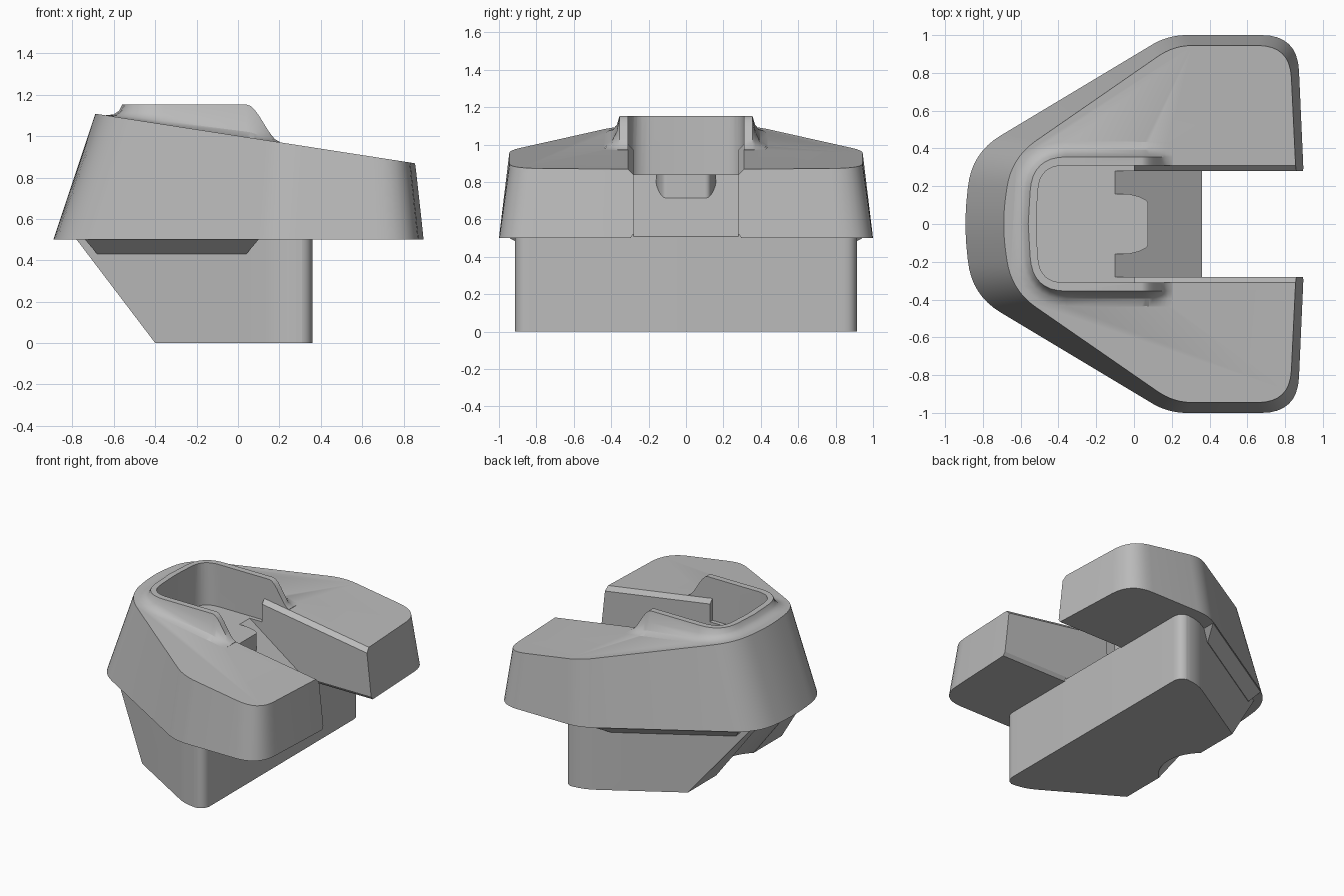
import bpy, bmesh, math
from mathutils import Vector, Matrix

cube = bpy.data.objects.get("Cube")
if cube:
    bpy.data.objects.remove(cube, do_unlink=True)

grey = bpy.data.materials.new("plain grey")
grey.use_nodes = True
grey.diffuse_color = (0.5, 0.5, 0.5, 1)
grey.node_tree.nodes["Principled BSDF"].inputs["Base Color"].default_value = (0.5, 0.5, 0.5, 1)


def loft(name, rings):
    """Closed solid through rings of equal point count, capped at both ends."""
    bm = bmesh.new()
    loops = [[bm.verts.new(p) for p in ring] for ring in rings]
    n = len(loops[0])
    for a, b in zip(loops, loops[1:]):
        for i in range(n):
            j = (i + 1) % n
            bm.faces.new((a[i], a[j], b[j], b[i]))
    bm.faces.new(loops[0])
    bm.faces.new(loops[-1])
    bmesh.ops.recalc_face_normals(bm, faces=bm.faces)
    mesh = bpy.data.meshes.new(name)
    bm.to_mesh(mesh)
    bm.free()
    mesh.materials.append(grey)
    obj = bpy.data.objects.new(name, mesh)
    bpy.context.collection.objects.link(obj)
    return obj


def combine(target, other, operation):
    """Apply a boolean and discard the helper."""
    mod = target.modifiers.new("cut", 'BOOLEAN')
    mod.operation, mod.solver, mod.object = operation, 'EXACT', other
    bpy.context.view_layer.objects.active = target
    bpy.ops.object.modifier_apply(modifier=mod.name)
    bpy.data.objects.remove(other, do_unlink=True)


def bend(a, c, b, n=8):
    return [a.lerp(c, i / n).lerp(c.lerp(b, i / n), i / n) for i in range(n + 1)]


def outline(half):
    """Mirror (x, y, rounding) corners across y and round each one."""
    pts = half + [(x, -y, t) for x, y, t in reversed(half) if y > 0]
    result = []
    for i, (x, y, t) in enumerate(pts):
        c = Vector((x, y))
        prev, nxt = Vector(pts[i - 1][:2]), Vector(pts[(i + 1) % len(pts)][:2])
        if t:
            result += bend(c + (prev - c).normalized() * t, c, c + (nxt - c).normalized() * t)
        else:
            result.append(c)
    return result


def at_height(pts, z):
    return [(p.x, p.y, z) for p in pts]


def along_y(profile, w):
    return [[(x, y, z) for x, z in profile] for y in (-w, w)]


def deck(x):
    """Height of the sloping top surface."""
    return 1.11 - 0.155 * (x + 0.7)


# Tapered upper body with a sloping deck
base = outline([(0.91, 0, 0), (0.865, 1, 0.19), (0.18, 1, 0.1), (-0.86, 0.376, 0.18), (-0.9, 0, 0.15)])
top = outline([(0.87, 0, 0), (0.825, 0.945, 0.17), (0.21, 0.945, 0.1), (-0.65, 0.35, 0.16), (-0.7, 0, 0.15)])
body = loft("upper_body", [at_height(base, 0.5), [(p.x, p.y, deck(p.x)) for p in top]])

# Raised rim swept along a U, fading into the deck at its open ends
side = [Vector((0.2 - 0.02 * i, 0.355)) for i in range(9)]
side += bend(Vector((-0.36, 0.355)), Vector((-0.54, 0.355)), Vector((-0.55, 0.17)))
path = side + [Vector((-0.56, 0))] + [Vector((p.x, -p.y)) for p in reversed(side)]
rings = []
for i, p in enumerate(path):
    d = (path[min(i + 1, len(path) - 1)] - path[max(i - 1, 0)]).normalized()
    normal = Vector((-d.y, d.x))
    if normal.dot(p - Vector((-0.1, 0))) < 0:
        normal = -normal
    t = min(max((p.x - 0.04) / 0.16, 0), 1)
    fade = 1 - t * t * (3 - 2 * t)
    rise = 0.003 + (1.15 - deck(p.x)) * fade
    ring = []
    for offset, level in ((-0.1, None), (-0.1, 1), (0, 1), (0.015, 0.5), (0.04, 0.17), (0.085, -0.02), (0.085, None)):
        q = p + normal * offset
        z = 0.9 if level is None else deck(p.x) + rise if level == 1 else deck(q.x) + rise * level
        ring.append((q.x, q.y, z))
    rings.append(ring)
combine(body, loft("rim", rings), 'UNION')

# Pocket inside the rim
pocket = outline([(0, 0, 0), (0, 0.31, 0), (-0.5, 0.31, 0.13), (-0.52, 0, 0.1)])
combine(body, loft("pocket_cutter", [at_height(pocket, 0.84), at_height(pocket, 1.4)]), 'DIFFERENCE')

# Channel with a descending ramp, open between the two arms
ramp = [(-0.1, 1.4), (-0.1, 0.84), (0.36, 0.51), (0.36, 0.4), (1.2, 0.4), (1.2, 1.4)]
combine(body, loft("channel_cutter", along_y(ramp, 0.28)), 'DIFFERENCE')

# Bevels along the upper and lower inner edges of the arms
bevel = [[(x, y, z) for y, z in ((-0.28, deck(x) - 0.03), (0.28, deck(x) - 0.03), (0.31, deck(x)),
                                 (0.31, 1.5), (-0.31, 1.5), (-0.31, deck(x)))] for x in (-0.03, 1.2)]
combine(body, loft("edge_cutter", bevel), 'DIFFERENCE')
lower_bevel = [[(x, y, z) for y, z in ((-0.31, 0.48), (0.31, 0.48), (0.27, 0.54), (-0.27, 0.54))]
               for x in (0.361, 1.2)]
combine(body, loft("lower_edge_cutter", lower_bevel), 'DIFFERENCE')

# Small tongue carrying the pocket floor over the ramp
tongue_plan = outline([(0.075, 0, 0), (0.075, 0.12, 0.02), (0.03, 0.145, 0.02), (-0.03, 0.16, 0.02), (-0.12, 0.16, 0)])
tongue = loft("tongue", [at_height(tongue_plan, 0.6), at_height(tongue_plan, 0.84)])

# Lower block with a raked end
plan = outline([(0.36, 0, 0), (0.36, 0.915, 0.08), (0.21, 0.915, 0.1), (-0.9, 0.25, 0)])
block = loft("lower_block", [at_height(plan, 0), at_height(plan, 0.505)])
rake = [(-0.248, -0.2), (-0.932, 0.7), (-1.5, 0.7), (-1.5, -0.2)]
combine(block, loft("rake_cutter", along_y(rake, 1.2)), 'DIFFERENCE')

# Shallow scoop running up the raked end
slope = Vector((-0.38, 0, 0.5)).normalized()
outward = Vector((-0.5, 0, -0.38)).normalized()
rings = []
for s in (-0.6, 1.2):
    centre = Vector((-0.4, 0, 0)) + slope * s + outward * 0.26
    rings.append([centre + outward * 0.34 * math.cos(a) + Vector((0, 0.34, 0)) * math.sin(a)
                  for a in (math.tau * k / 64 for k in range(64))])
combine(block, loft("scoop_cutter", rings), 'DIFFERENCE')


# Sloping support under each diagonal overhang
def wall(x, out):
    return 0.79 + 0.6 * x + out


supports = []
for name, s in (("left_support", 1), ("right_support", -1)):
    ends = []
    for low, high in ((-0.68, -0.74), (0.04, 0.1)):
        ends.append([(low, s * wall(low, -0.03), 0.43), (low, s * wall(low, 0.004), 0.43),
                     (high, s * wall(high, 0.095), 0.501), (high, s * wall(high, -0.03), 0.501)])
    supports.append(loft(name, ends))

# Smooth the rounded walls, keep edges crisp
for obj in [body, tongue, block] + supports:
    bpy.ops.object.select_all(action='DESELECT')
    obj.select_set(True)
    bpy.context.view_layer.objects.active = obj
    bpy.ops.object.shade_smooth_by_angle(angle=math.radians(30))
